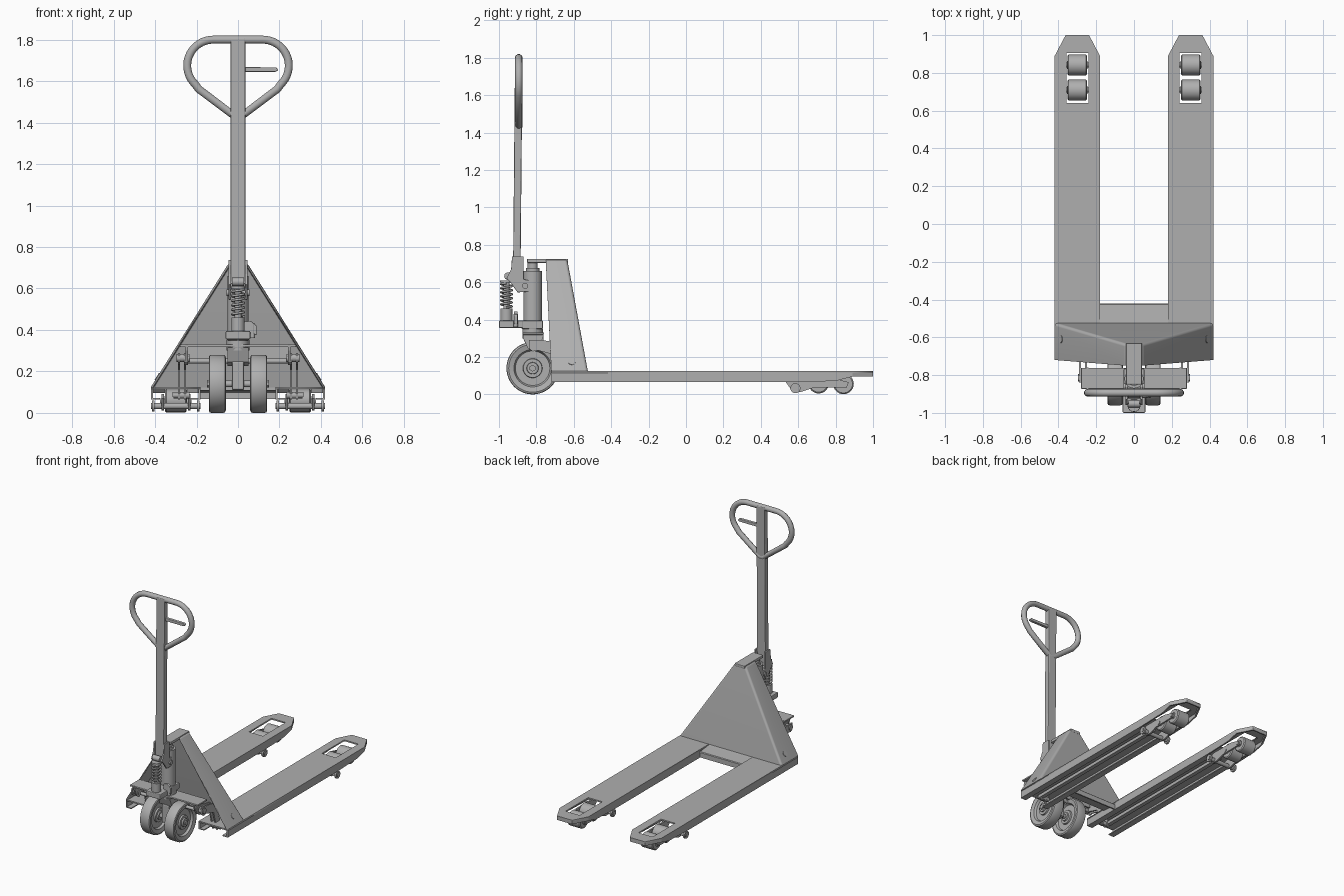
import bpy, bmesh, math
from mathutils import Vector, Matrix

if "Cube" in bpy.data.objects:
    bpy.data.objects.remove(bpy.data.objects["Cube"])

grey = bpy.data.materials.new("dark_grey")
grey.diffuse_color = (.43, .43, .43, 1)
grey.use_nodes = True
grey.node_tree.nodes["Principled BSDF"].inputs["Base Color"].default_value = grey.diffuse_color


def finish(name, bm, smooth=False, bevel=0):
    bmesh.ops.recalc_face_normals(bm, faces=bm.faces)
    me = bpy.data.meshes.new(name)
    bm.to_mesh(me)
    bm.free()
    me.materials.append(grey)
    ob = bpy.data.objects.new(name, me)
    bpy.context.collection.objects.link(ob)
    if bevel:
        m = ob.modifiers.new("bevel", 'BEVEL')
        m.width, m.segments = bevel, 2
    if smooth:
        bpy.ops.object.select_all(action='DESELECT')
        ob.select_set(True)
        bpy.context.view_layer.objects.active = ob
        bpy.ops.object.shade_smooth_by_angle(angle=math.radians(35))
    return ob


def prism(name, pts, axis, a, b, bevel=0):
    """Extrude a 2D outline along an axis from a to b."""
    def put(u, v, w):
        return {'x': (w, u, v), 'y': (u, w, v), 'z': (u, v, w)}[axis]
    bm = bmesh.new()
    lo = [bm.verts.new(put(u, v, a)) for u, v in pts]
    hi = [bm.verts.new(put(u, v, b)) for u, v in pts]
    bm.faces.new(lo)
    bm.faces.new(hi)
    for i in range(len(pts)):
        j = (i + 1) % len(pts)
        bm.faces.new((lo[i], lo[j], hi[j], hi[i]))
    return finish(name, bm, bevel=bevel)


def box(name, x, y, z, bevel=0):
    return prism(name, [(x[0], y[0]), (x[1], y[0]), (x[1], y[1]), (x[0], y[1])], 'z', *z, bevel=bevel)


def cyl(name, p, q, r, n=32):
    p, q = Vector(p), Vector(q)
    bm = bmesh.new()
    mat = Matrix.Translation((p + q) / 2) @ (q - p).to_track_quat('Z', 'Y').to_matrix().to_4x4()
    bmesh.ops.create_cone(bm, cap_ends=True, segments=n, radius1=r, radius2=r, depth=(q - p).length, matrix=mat)
    return finish(name, bm, True)


def wheel(name, half, centre, n=40):
    """Lathe a half profile (radius, offset), mirrored, around the x axis."""
    prof = half + [(r, -o) for r, o in reversed(half)]
    bm = bmesh.new()
    vs = [bm.verts.new((o, 0, r)) for r, o in prof]
    es = [bm.edges.new(e) for e in zip(vs, vs[1:])]
    bmesh.ops.spin(bm, geom=vs + es, cent=(0, 0, 0), axis=(1, 0, 0), angle=2 * math.pi, steps=n)
    bmesh.ops.remove_doubles(bm, verts=bm.verts, dist=1e-5)
    bmesh.ops.translate(bm, verts=bm.verts, vec=centre)
    return finish(name, bm, True)


def curve(name, splines, bevel=0, extrude=0, cyclic=True, loc=(0, 0, 0)):
    cu = bpy.data.curves.new(name, 'CURVE')
    cu.dimensions = '2D' if extrude else '3D'
    if extrude:
        cu.fill_mode = 'BOTH'
    cu.extrude, cu.bevel_depth, cu.bevel_resolution = extrude, bevel, 3
    cu.materials.append(grey)
    for pts in splines:
        sp = cu.splines.new('POLY')
        sp.points.add(len(pts) - 1)
        for pt, c in zip(sp.points, pts):
            pt.co = (*c, 1)
        sp.use_cyclic_u = cyclic
    ob = bpy.data.objects.new(name, cu)
    ob.location = loc
    bpy.context.collection.objects.link(ob)
    bpy.ops.object.select_all(action='DESELECT')
    ob.select_set(True)
    bpy.context.view_layer.objects.active = ob
    bpy.ops.object.convert(target='MESH')
    if not extrude:
        bpy.ops.object.shade_smooth_by_angle(angle=math.radians(50))


roller = [(0, .055), (.022, .055), (.022, .052), (.048, .052), (.055, .046)]
for s in (-1, 1):
    side = "right" if s > 0 else "left"
    X = lambda a, b: (s * a, s * b)
    # fork: top plate with roller opening, folded walls and bottom lips
    outline = [(.18, -.72), (.42, -.72), (.42, .89), (.362, 1), (.238, 1), (.18, .89)]
    hole = [(.242, .64), (.358, .64), (.358, .905), (.242, .905)]
    curve(side + "_fork_top", [[(s * x, y, 0) for x, y in p] for p in (outline, hole)], extrude=.005, loc=(0, 0, .12))
    for x in ((.18, .19), (.41, .42)):
        prism(side + "_fork_wall", [(-.72, .065), (.58, .065), (.80, .072), (.89, .095), (.89, .118), (-.72, .118)],
              'x', *X(*x))
    for x in ((.18, .225), (.375, .42)):
        box(side + "_fork_lip", X(*x), (-.72, .56), (.065, .072))
    tip_in = [(.408, .887), (.354, .99), (.246, .99), (.192, .887)]
    for a, b, d, c in zip(outline[2:5], outline[3:6], tip_in[1:], tip_in):
        prism(side + "_fork_tip_wall", [(s * u, w) for u, w in (a, b, d, c)], 'z', .095, .118)
    # load rollers, carrier plates and entry axle
    for y in (.709, .842):
        wheel(side + "_load_roller", roller, (s * .3, y, .06 if y < .8 else .056), 32)
        cyl(side + "_roller_axle", (s * .225, y, .055), (s * .375, y, .055), .014, 16)
    for x in ((.23, .242), (.358, .37)):
        prism(side + "_roller_carrier", [(.53, .07), (.57, .015), (.61, .012), (.68, .035), (.86, .038), (.87, .065),
                                         (.77, .09), (.58, .09)], 'x', *X(*x))
    cyl(side + "_entry_axle", (s * .18, .585, .033), (s * .42, .585, .033), .015, 16)
    for x in (.185, .402):
        cyl(side + "_entry_roller", (s * x, .585, .033), (s * (x + .013), .585, .033), .027, 24)
    # push rod and bell crank
    box(side + "_push_rod", X(.285, .315), (-.66, .57), (.076, .1))
    for x in (.25, .28):
        prism(side + "_crank_arm", [(-.84, .245), (-.82, .23), (-.79, .235), (-.7, .21), (-.66, .065), (-.63, .065),
                                    (-.62, .1), (-.66, .24), (-.70, .28), (-.77, .29), (-.84, .29)],
              'x', *X(x, x + .01))
    cyl(side + "_crank_pin", (s * .235, -.645, .085), (s * .31, -.645, .085), .016, 16)
    # cross beam end brackets
    prism(side + "_beam_bracket", [(-.875, .33), (-.87, .3), (-.845, .245), (-.82, .23), (-.795, .245), (-.765, .3),
                                   (-.76, .33)], 'x', *X(.24, .252))
    cyl(side + "_beam_pivot", (s * .235, -.815, .265), (s * .297, -.815, .265), .02, 20)
    # frame side pin, square to the sloped wall
    n = Vector((s * .85, 0, .53))
    c = Vector((s * .389, -.61, .175))
    cyl(side + "_frame_pin", c - n * .012, c + n * .003, .02, 20)
    # steering wheel
    wheel(side + "_steer_wheel", [(0, .04), (.03, .04), (.032, .03), (.05, .03), (.052, .018), (.092, .018),
                                  (.1, .034), (.128, .041), (.137, .037), (.14, .028)], (s * .1, -.82, .14), 48)
    cyl(side + "_axle_nut", (s * .13, -.82, .14), (s * .15, -.82, .14), .018, 6)

# triangular frame shell, open towards the front
bm = bmesh.new()
B, T = (.42, -.525, .125), (.045, -.635, .722)
BF, TF = (.42, -.72, .125), (.045, -.75, .722)
v = {}
for s in (-1, 1):
    for k, p in (("B", B), ("T", T), ("BF", BF), ("TF", TF)):
        v[k, s] = bm.verts.new((s * p[0], p[1], p[2]))
bm.faces.new((v["B", -1], v["B", 1], v["T", 1], v["T", -1]))
bm.faces.new((v["T", -1], v["T", 1], v["TF", 1], v["TF", -1]))
for s in (-1, 1):
    bm.faces.new((v["B", s], v["T", s], v["TF", s], v["BF", s]))
bmesh.ops.recalc_face_normals(bm, faces=bm.faces)
folds = [e for e in bm.edges if len(e.link_faces) == 2]
bmesh.ops.bevel(bm, geom=folds, offset=.015, segments=3, profile=.5, affect='EDGES')
shell = finish("frame_shell", bm, True)
sol = shell.modifiers.new("thickness", 'SOLIDIFY')
sol.thickness = .012
big = max(shell.data.polygons, key=lambda f: f.area)
if big.normal.y < 0:
    sol.offset = 1
shell.modifiers.new("flat_panels", 'WEIGHTED_NORMAL').keep_sharp = True

# bridge between the forks and lifting head plate
prism("fork_bridge", [(-.54, .122), (-.515, .118), (-.425, .108), (-.42, .103), (-.42, .067), (-.43, .067), (-.43, .098),
                      (-.54, .108)], 'x', -.182, .182)
box("lift_head_plate", (-.042, .042), (-.85, -.63), (.703, .725), .005)

# cross beam
box("beam_top", (-.28, .28), (-.873, -.762), (.318, .33), .003)
box("beam_back", (-.24, .24), (-.772, -.762), (.25, .32))
cyl("beam_shaft", (-.25, -.80, .25), (.25, -.80, .25), .012, 20)

# steering column, axle and swivel
box("axle_post", (-.03, .03), (-.855, -.785), (.11, .25), .008)
cyl("wheel_axle", (-.14, -.82, .14), (.14, -.82, .14), .016, 20)
prism("swivel_bracket", [(-.875, .315), (-.765, .315), (-.79, .245), (-.82, .225), (-.85, .245)], 'x', -.05, .05)
cyl("swivel_bearing", (0, -.82, .3), (0, -.82, .352), .055)

# hydraulic lift cylinder
box("pump_body", (-.055, .055), (-.88, -.765), (.35, .395), .006)
cyl("lift_cylinder", (0, -.82, .39), (0, -.82, .66), .05, 40)
cyl("cylinder_cap", (0, -.82, .66), (0, -.82, .675), .036)
cyl("lift_rod", (0, -.82, .67), (0, -.82, .705), .027)

# hand pump with spring
box("pump_base", (-.06, .06), (-1, -.87), (.355, .395), .006)
cyl("pump_tube", (0, -.96, .39), (0, -.96, .46), .032)
cyl("pump_piston", (0, -.96, .45), (0, -.96, .61), .017)
cyl("spring_seat", (0, -.96, .598), (0, -.96, .61), .034)
turns = 6
curve("pump_spring", [[(.029 * math.cos(i * math.pi / 8), -.96 + .029 * math.sin(i * math.pi / 8),
                        .465 + .13 * i / (16 * turns)) for i in range(16 * turns + 1)]], bevel=.006, cyclic=False)
cyl("press_roller", (-.03, -.952, .632), (.03, -.952, .632), .02, 24)
cyl("release_pin", (.07, -.91, .36), (.07, -.91, .43), .012, 16)
prism("release_pedal", [(.03, .395), (.09, .375), (.09, .42), (.06, .445), (.03, .44)], 'y', -.92, -.90, .004)

# tiller yoke and shaft
for s in (-1, 1):
    prism("yoke_cheek", [(-.96, .62), (-.935, .67), (-.93, .738), (-.868, .738), (-.868, .615), (-.84, .61),
                         (-.84, .55), (-.9, .545), (-.94, .6)], 'x', s * .034, s * .046, .003)
cyl("yoke_pin", (-.055, -.86, .58), (.055, -.86, .58), .016, 20)
prism("tiller_shaft", [(-.925, .62), (-.885, .62), (-.874, 1.81), (-.914, 1.81)], 'x', -.035, .035, .006)

# handle loop and release lever
right = [(.12 + .125 * math.cos(math.radians(a)), 1.675 + .125 * math.sin(math.radians(a)))
         for a in range(90, -48, -8)] + [(.19, 1.562), (.015, 1.43)]
loop = right + [(-x, z) for x, z in reversed(right)]
curve("handle_loop", [[(x, -.894, z) for x, z in loop]], bevel=.02)
prism("release_lever", [(.03, 1.645), (.18, 1.645), (.195, 1.652), (.185, 1.666), (.03, 1.668)], 'y', -.905, -.883, .004)
